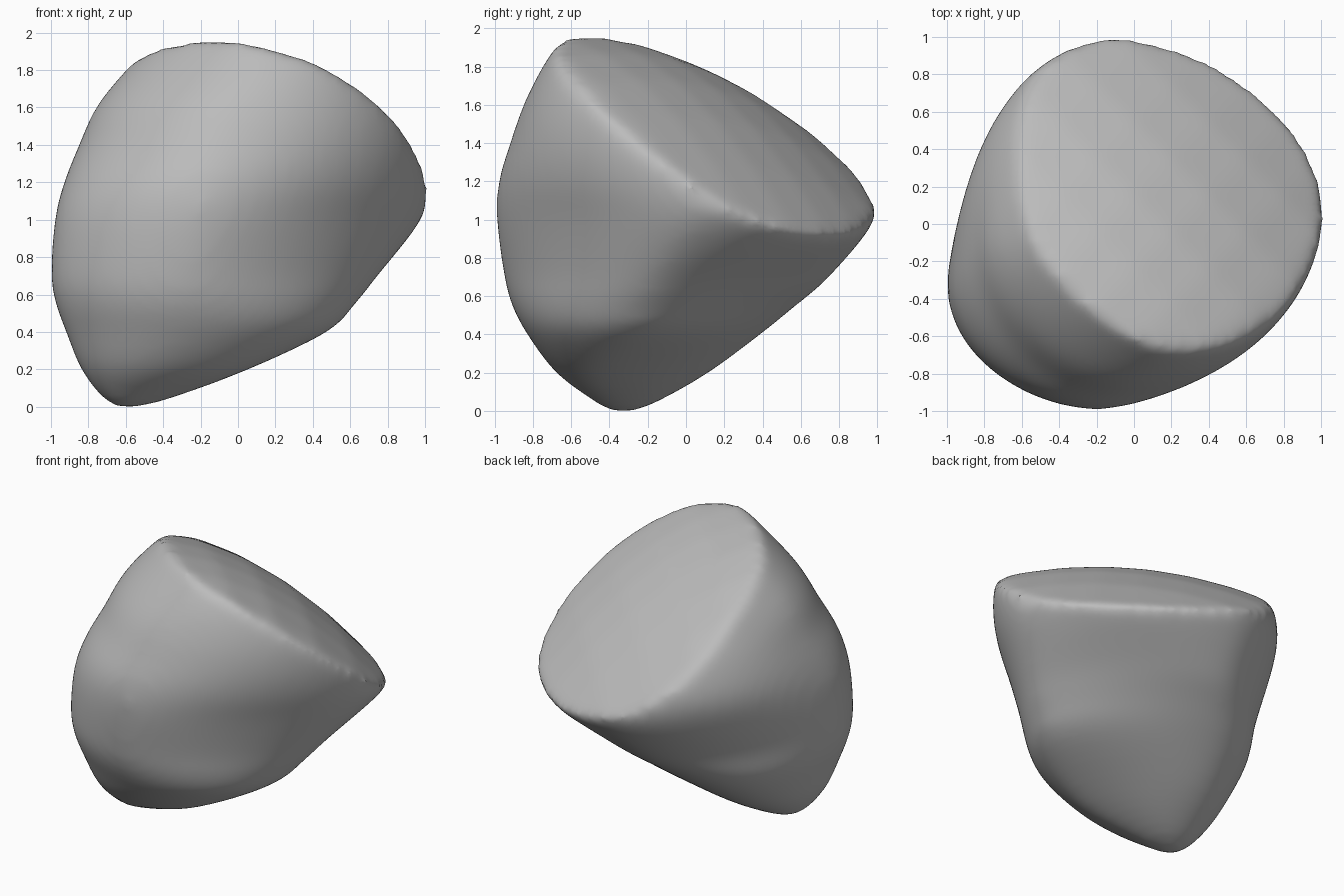
import bpy, bmesh, math
from mathutils import Vector

cube = bpy.data.objects.get("Cube")
if cube:
    bpy.data.objects.remove(cube)

# Level outlines: height, west x/y, east x/y, south x/y, north x/y,
# then corner roundness north-east, north-west, south-east
LEVELS = [
    (0, -.66, -.33, -.52, -.34, -.60, -.40, -.59, -.26, 2, 2, 2),
    (.05, -.73, -.34, -.34, -.38, -.55, -.48, -.56, -.14, 2, 2, 2),
    (.2, -.84, -.35, .06, -.44, -.40, -.68, -.48, .12, 1.8, 2, 2),
    (.4, -.92, -.35, .48, -.27, -.27, -.83, -.38, .39, 1.7, 2, 1.9),
    (.55, -.975, -.34, .63, -.2, -.26, -.91, -.26, .575, 1.7, 1.9, 1.75),
    (.7, -1, -.33, .75, -.13, -.25, -.95, -.15, .75, 1.8, 1.7, 1.6),
    (1, -.98, -.3, .98, .08, -.2, -.99, -.02, .99, 2.4, 1.9, 1.6),
    (1.2, -.93, -.23, 1.03, .1, -.17, -.98, -.05, 1, 2.3, 2.1, 1.75),
    (1.4, -.85, -.13, 1.02, .08, -.08, -.92, -.1, .95, 2.2, 2, 1.9),
    (1.6, -.76, -.1, .97, .05, 0, -.85, -.1, .9, 2.2, 1.75, 2),
    (1.8, -.6, -.08, .88, 0, .12, -.75, -.05, .86, 2.2, 1.8, 2),
    (2.1, -.32, .05, .8, 0, .2, -.56, 0, .85, 2.2, 2, 2),
]
SIDES = 64
STEPS = 4


def blend(a, b, c, d, t):
    """Smooth curve from b to c."""
    return b + .5 * t * (c - a + t * (2*a - 5*b + 4*c - d + t * (3*(b - c) + d - a)))


def outline(z, wx, wy, ex, ey, sx, sy, nx, ny, ne, nw, se):
    """Rounded loop that touches its four extreme points."""
    sw = 2 - .07 * z * z
    corners = [((nx, ey), (ex, ny), ne), ((nx, wy), (wx, ny), nw),
               ((sx, wy), (wx, sy), sw), ((sx, ey), (ex, sy), se)]
    loop = []
    for i in range(SIDES):
        angle = math.tau * i / SIDES
        (cx, cy), (px, py), power = corners[i * 4 // SIDES]
        u = abs(math.cos(angle)) ** (2 / power)
        v = abs(math.sin(angle)) ** (2 / power)
        loop.append((cx + (px - cx) * u, cy + (py - cy) * v, z))
    return loop


# Body lofted through the smoothly blended outlines
bm = bmesh.new()
rings = []
last = len(LEVELS) - 1
for k in range(last):
    near = [LEVELS[min(max(k + o, 0), last)] for o in (-1, 0, 1, 2)]
    for s in range(STEPS + (k == last - 1)):
        level = [blend(*vals, s / STEPS) for vals in zip(*near)]
        rings.append([bm.verts.new(p) for p in outline(*level)])
for low, high in zip(rings, rings[1:]):
    for i in range(SIDES):
        j = (i + 1) % SIDES
        bm.faces.new((low[i], low[j], high[j], high[i]))
bm.faces.new(rings[0][::-1])
bm.faces.new(rings[-1])

# Tilted, gently domed top, sliced off by planes that touch the dome
centre = Vector((.2, .15, 1.61))
downhill = Vector((1, 1, 0)).normalized()
across = Vector((-1, 1, 0)).normalized()
tilt = Vector((-.405, -.59, 0))
BEND_DOWN, BEND_ACROSS = .35, .2
for i in range(-3, 4):
    for j in range(-3, 4):
        u, h = i * .28, j * .28
        flat = downhill * u + across * h
        rise = tilt.dot(flat) - BEND_DOWN * u * u - BEND_ACROSS * h * h
        slope = tilt - downhill * (2 * BEND_DOWN * u) - across * (2 * BEND_ACROSS * h)
        cut = bmesh.ops.bisect_plane(
            bm, geom=bm.verts[:] + bm.edges[:] + bm.faces[:], dist=1e-5,
            plane_co=centre + flat + Vector((0, 0, rise)),
            plane_no=Vector((0, 0, 1)) - slope, clear_outer=True)
        rim = [e for e in cut["geom_cut"] if isinstance(e, bmesh.types.BMEdge)]
        bmesh.ops.holes_fill(bm, edges=rim, sides=0)
bmesh.ops.triangulate(bm, faces=[f for f in bm.faces if len(f.verts) > 4])
bmesh.ops.recalc_face_normals(bm, faces=bm.faces[:])

mesh = bpy.data.meshes.new("boulder")
bm.to_mesh(mesh)
bm.free()
boulder = bpy.data.objects.new("boulder", mesh)
bpy.context.collection.objects.link(boulder)

# Worn, softened edges
remesh = boulder.modifiers.new("even_surface", "REMESH")
remesh.mode = "VOXEL"
remesh.voxel_size = .03
remesh.use_smooth_shade = True
soften = boulder.modifiers.new("worn_edges", "SMOOTH")
soften.factor = .5
soften.iterations = 24

# Plain stone colour
stone = bpy.data.materials.new("grey_stone")
stone.use_nodes = True
colour = (.5, .5, .5, 1)
stone.diffuse_color = colour
stone.node_tree.nodes["Principled BSDF"].inputs["Base Color"].default_value = colour
mesh.materials.append(stone)
